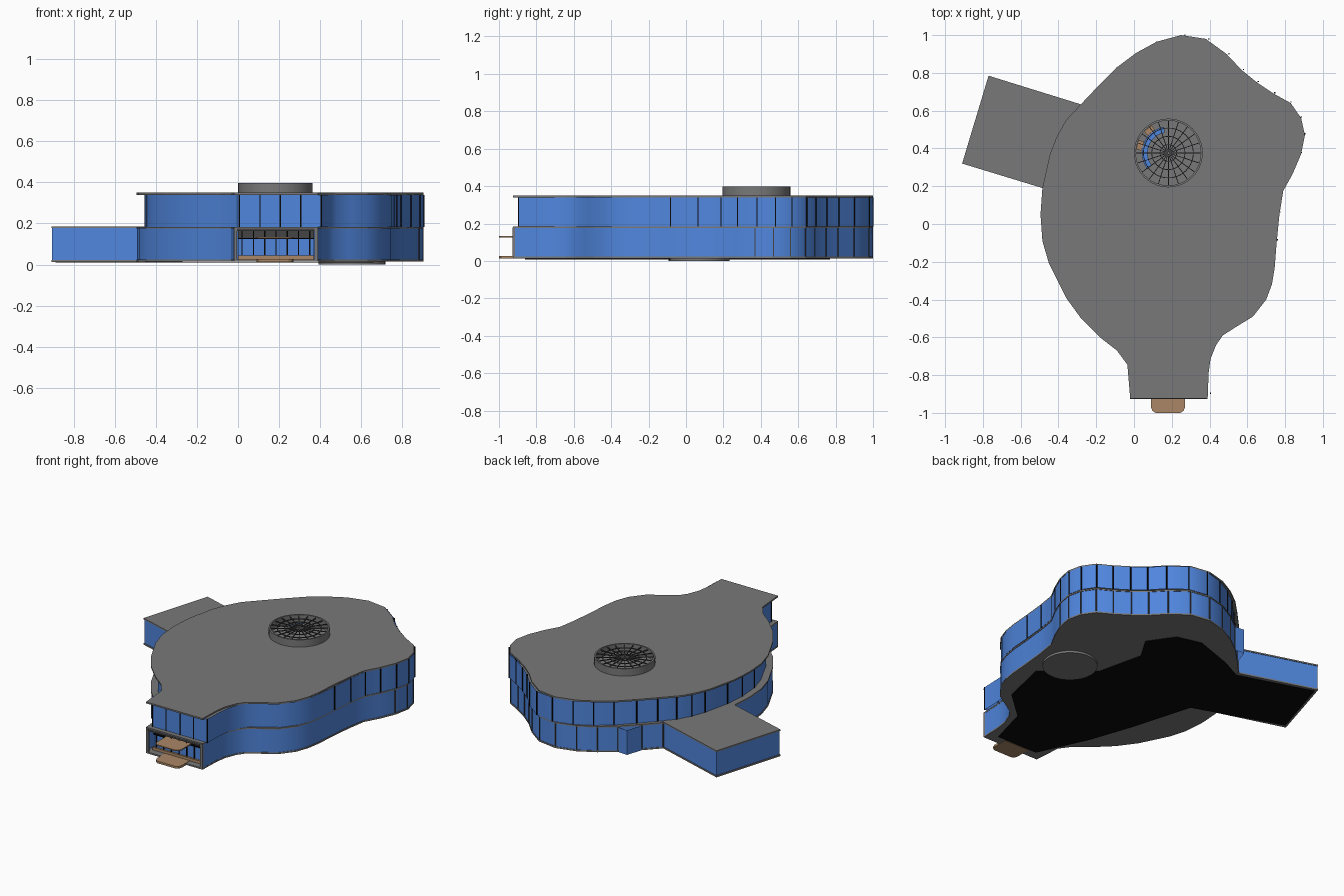
import bpy, bmesh, math
from mathutils import Vector, Matrix

old = bpy.data.objects.get("Cube")
if old:
    bpy.data.objects.remove(old)


def material(name, color):
    mat = bpy.data.materials.new(name)
    mat.use_nodes = True
    mat.diffuse_color = (*color, 1)
    mat.node_tree.nodes["Principled BSDF"].inputs["Base Color"].default_value = (*color, 1)
    return mat


GRAY = material("concrete gray", (.19, .19, .19))
DARK = material("dark metal", (.06, .06, .06))
BLACK = material("black", (.003, .003, .003))
BLUE = material("glass blue", (.08, .24, .73))
TAN = material("wood tan", (.40, .24, .13))


def finish(name, bm, mat, smooth=None):
    mesh = bpy.data.meshes.new(name)
    bm.to_mesh(mesh)
    bm.free()
    mesh.materials.append(mat)
    obj = bpy.data.objects.new(name, mesh)
    bpy.context.collection.objects.link(obj)
    if smooth:
        mesh.shade_smooth()
        mesh.set_sharp_from_angle(angle=math.radians(smooth))
    return obj


def slab(name, points, low, high, mat):
    """Flat plate with the given plan outline."""
    bm = bmesh.new()
    face = bm.faces.new([bm.verts.new((x, y, low)) for x, y in points])
    top = bmesh.ops.extrude_face_region(bm, geom=[face])
    verts = [v for v in top["geom"] if isinstance(v, bmesh.types.BMVert)]
    bmesh.ops.translate(bm, verts=verts, vec=(0, 0, high - low))
    bmesh.ops.recalc_face_normals(bm, faces=bm.faces)
    return finish(name, bm, mat)


def wall(name, points, low, high, mat):
    """Upright sheet along an open plan path."""
    bm = bmesh.new()
    rows = [[bm.verts.new((x, y, z)) for x, y in points] for z in (low, high)]
    for i in range(len(points) - 1):
        bm.faces.new((rows[0][i + 1], rows[0][i], rows[1][i], rows[1][i + 1]))
    return finish(name, bm, mat, 30)


def add_box(bm, center, size, angle=0):
    matrix = (Matrix.Translation(center) @ Matrix.Rotation(angle, 4, 'Z')
              @ Matrix.Diagonal((*size, 1)))
    bmesh.ops.create_cube(bm, size=1, matrix=matrix)


def box(name, center, size, mat, angle=0):
    bm = bmesh.new()
    add_box(bm, center, size, angle)
    return finish(name, bm, mat)


def bars(name, points, low, high, mat):
    """Thin vertical window bars at plan points."""
    bm = bmesh.new()
    for x, y in points:
        add_box(bm, (x, y, (low + high) / 2), (.006, .006, high - low))
    return finish(name, bm, mat)


def ring(name, center, inner, outer, low, high, mat, start=0, sweep=360, steps=40):
    """Ring or ring sector with a rectangular section."""
    bm = bmesh.new()
    section = [(inner, low), (outer, low), (outer, high), (inner, high)]
    verts = [bm.verts.new((r, 0, z)) for r, z in section]
    edges = [bm.edges.new((verts[i - 1], verts[i])) for i in range(len(verts))]
    bmesh.ops.spin(bm, geom=verts + edges, cent=(0, 0, 0), axis=(0, 0, 1),
                   angle=math.radians(sweep), steps=steps)
    bmesh.ops.remove_doubles(bm, verts=bm.verts, dist=.0001)
    if sweep < 360:
        bmesh.ops.holes_fill(bm, edges=bm.edges, sides=4)
    bmesh.ops.rotate(bm, verts=bm.verts, matrix=Matrix.Rotation(math.radians(start), 3, 'Z'))
    bmesh.ops.translate(bm, verts=bm.verts, vec=(*center, 0))
    bmesh.ops.recalc_face_normals(bm, faces=bm.faces)
    return finish(name, bm, mat, 30)


# Plan outline, clockwise from the right porch corner round to the left one
outline = [
    (-.02, -.925), (-.035, -.745), (-.09, -.67), (-.18, -.6), (-.28, -.5), (-.36, -.39),
    (-.45, -.21), (-.485, -.09), (-.495, .05), (-.485, .19), (-.445, .37), (-.41, .46),
    (-.36, .55), (-.28, .635), (-.19, .73), (-.09, .83), (.01, .905), (.12, .965),
    (.25, 1), (.38, .98), (.49, .9), (.57, .815), (.65, .75), (.74, .69), (.83, .64),
    (.885, .56), (.905, .47), (.885, .37), (.84, .265), (.79, .175), (.77, .05),
    (.755, -.1), (.745, -.23), (.73, -.32), (.7, -.4), (.63, -.49), (.54, -.545),
    (.47, -.59), (.435, -.64), (.405, -.715), (.395, -.79), (.39, -.925)]
# The upper storey steps back on the right and front sides
upper = [(.9 + (x - .9) * .97, 1 + (y - 1) * .985) for x, y in outline]
lower = [(.2 + (x - .2) * .995, y * .997) for x, y in outline]

# Floors and roof
slab("ground_floor", outline, .014, .024, GRAY)
slab("middle_floor", outline, .175, .184, GRAY)
roof = slab("roof", outline, .34, .35, GRAY)

# Glass walls, the lower one open at the porch
wall("lower_glass_wall", lower, .024, .175, BLUE)
wall("upper_glass_wall", upper + upper[:1], .184, .34, BLUE)
bars("lower_window_bars", [p for p in lower if p[1] > .3], .024, .175, DARK)
bars("upper_window_bars", [p for p in upper if p[1] > -.1], .184, .34, BLACK)
a, b = Vector(upper[-1]), Vector(upper[0])
bars("porch_window_bars", [a.lerp(b, i / 4) for i in range(5)], .184, .34, BLACK)

# Side wing
wing = [(-.27, .63), (-.77, .785), (-.91, .32), (-.45, .18)]
slab("wing_roof", wing, .177, .186, GRAY)
slab("wing_floor", wing, .012, .022, GRAY)
middle = Vector((-.6, .48))
wall("wing_glass_wall", [middle + (Vector(p) - middle) * .985 for p in reversed(wing)],
     .022, .177, BLUE)

# Side door standing open
wall("side_door_panes", [(-.19, .73), (-.155, .835), (-.09, .83)], .014, .175, BLUE)

# Skylight: hole in the roof, curb and ribbed grid
sky = (.182, .376)
bm = bmesh.new()
bmesh.ops.create_cone(bm, cap_ends=True, segments=40, radius1=.174, radius2=.174, depth=.2,
                      matrix=Matrix.Translation((*sky, .345)))
cutter = finish("skylight_cutter", bm, GRAY)
cutter.hide_render = True
cut = roof.modifiers.new("skylight_hole", 'BOOLEAN')
cut.operation = 'DIFFERENCE'
cut.object = cutter
bpy.context.view_layer.objects.active = roof
bpy.ops.object.modifier_apply(modifier=cut.name)
bpy.data.objects.remove(cutter)
ring("skylight_curb", sky, .172, .182, .34, .398, GRAY)
for i in range(1, 4):
    ring("skylight_hoop", sky, .044 * i - .002, .044 * i + .002, .386, .392, DARK)
bm = bmesh.new()
for i in range(20):
    turn = math.tau * i / 20
    mid = Vector((math.cos(turn), math.sin(turn), 0)) * .094
    add_box(bm, mid + Vector((*sky, .389)), (.16, .004, .006), turn)
finish("skylight_spokes", bm, DARK)
ring("skylight_hub", sky, .005, .02, .386, .392, DARK)

# Curved counter and seats under the skylight
ring("curved_counter", sky, .11, .14, .184, .21, BLUE, 100, 115, 16)
for turn in (130, 165):
    t = math.radians(turn)
    box("counter_seat", (sky[0] + .155 * math.cos(t), sky[1] + .155 * math.sin(t), .195),
        (.03, .05, .022), TAN, t)

# Porch frame
for side in (-.012, .382):
    box("porch_post", (side, -.92, .1), (.016, .014, .155), GRAY)
box("porch_lintel", (.185, -.92, .17), (.39, .014, .012), DARK)

# Entrance screen behind the frame
box("entrance_screen", (.185, -.87, .085), (.37, .006, .085), BLUE)
box("entrance_beam", (.185, -.865, .15), (.37, .01, .045), DARK)
box("entrance_rail", (.185, -.875, .127), (.37, .012, .006), BLACK)
box("entrance_sill", (.185, -.875, .034), (.37, .02, .018), TAN)
bars("entrance_bars", [(.02 + i * .055, -.876) for i in range(7)], .024, .17, BLACK)

# Wooden canopy and step with rounded front corners
tongue = [(.09, -.87), (.09, -.97), (.098, -.99), (.115, -1),
          (.245, -1), (.262, -.99), (.27, -.97), (.27, -.87)]
slab("entrance_canopy", tongue, .126, .133, TAN)
slab("entrance_step", tongue, .012, .026, TAN)

# Round footing and dark underside
bm = bmesh.new()
bmesh.ops.create_cone(bm, cap_ends=True, segments=40, radius1=.163, radius2=.163, depth=.016,
                      matrix=Matrix.Translation((.555, .07, .008)))
finish("round_footing", bm, GRAY, 30)
under = [(.33, -.86), (.4, -.6), (.59, -.43), (.66, -.12), (.37, .12), (.3, .42), (.39, .57),
         (.28, .73), (.12, .77), (-.14, .68), (-.28, .61), (-.76, .765), (-.89, .34),
         (-.32, .14), (-.2, -.27), (-.11, -.53), (.04, -.86)]
slab("dark_underside", under, .009, .013, BLACK)
